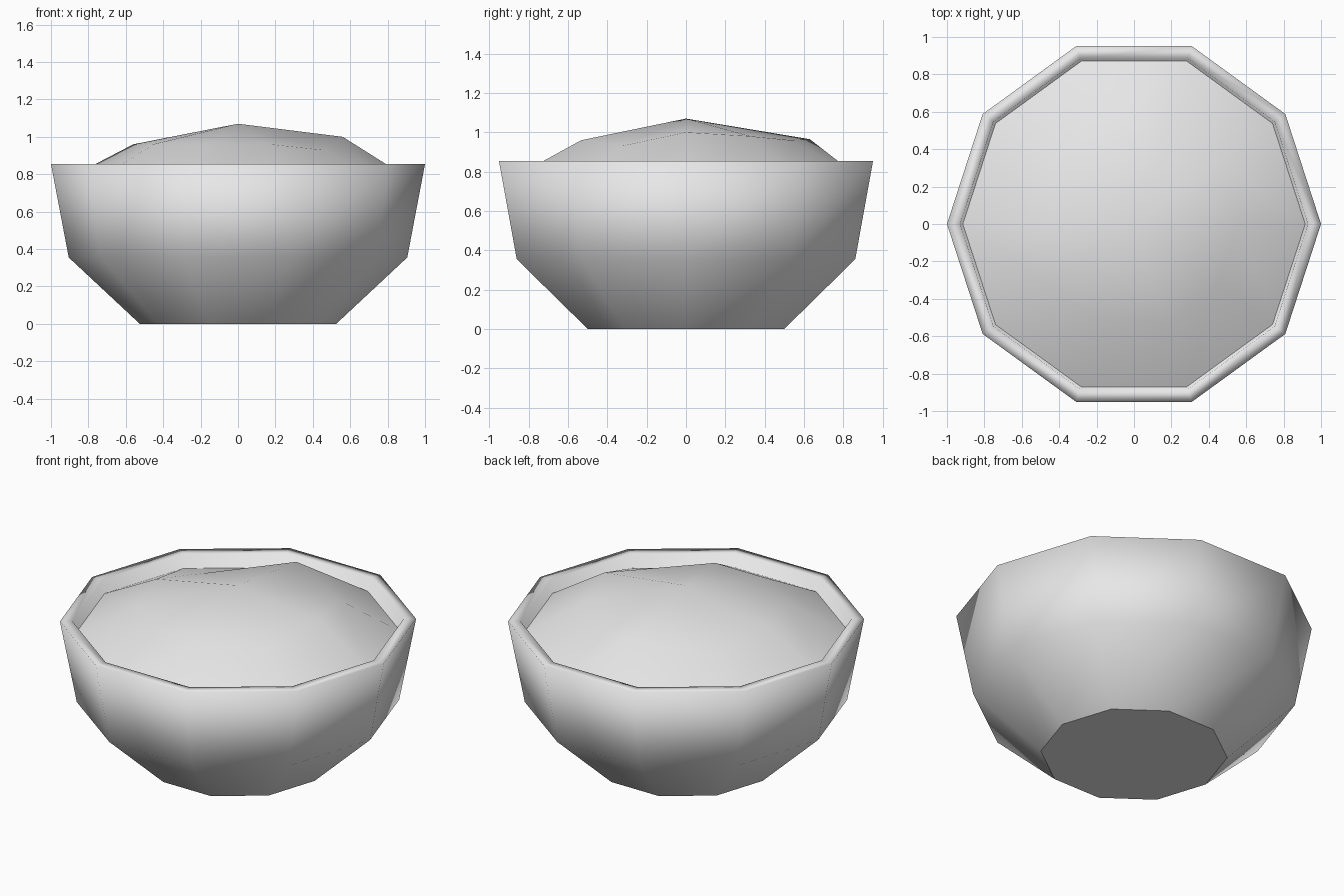
import bpy
import bmesh
from math import cos, sin, pi

SIDES = 10

cube = bpy.data.objects.get("Cube")
if cube:
    bpy.data.objects.remove(cube, do_unlink=True)

grey = bpy.data.materials.new("plain_grey")
grey.use_nodes = True
grey.diffuse_color = (0.8, 0.8, 0.8, 1)
grey.node_tree.nodes["Principled BSDF"].inputs["Base Color"].default_value = (0.8, 0.8, 0.8, 1)


def ring(bm, radius, z):
    return [bm.verts.new((radius * cos(2 * pi * i / SIDES), radius * sin(2 * pi * i / SIDES), z))
            for i in range(SIDES)]


def bridge(bm, lower, upper):
    for i in range(SIDES):
        j = (i + 1) % SIDES
        bm.faces.new((lower[i], lower[j], upper[j], upper[i]))


def finish(bm, name):
    for face in bm.faces:
        face.smooth = True
    mesh = bpy.data.meshes.new(name)
    bm.to_mesh(mesh)
    bm.free()
    mesh.materials.append(grey)
    obj = bpy.data.objects.new(name, mesh)
    bpy.context.collection.objects.link(obj)
    return obj


# Bowl: outer wall, flat rim and inner wall, closed by a crisp base
bm = bmesh.new()
profile = [(0.525, 0), (0.905, 0.355), (1.0, 0.855), (0.93, 0.855), (0.84, 0.37), (0.48, 0.05)]
rings = [ring(bm, r, z) for r, z in profile]
for lower, upper in zip(rings, rings[1:]):
    bridge(bm, lower, upper)
base = bm.faces.new(rings[0][::-1])
bm.faces.new(rings[-1])
for edge in base.edges:
    edge.smooth = False
finish(bm, "bowl")

# Contents: a shallow, slightly uneven heap that meets the inner wall
bm = bmesh.new()
edge_ring = ring(bm, 0.93, 0.767)
middle = ring(bm, 0.56, 0.96)
middle[0].co.z = 1.0
middle[1].co.z = 0.98
middle[3].co = (-0.04, 0.63, 0.965)
middle[4].co.z = 0.90
middle[9].co.z = 0.93
bridge(bm, edge_ring, middle)
peak = bm.verts.new((0, 0, 1.07))
for i in range(SIDES):
    bm.faces.new((middle[i], middle[(i + 1) % SIDES], peak))
finish(bm, "heaped_contents")
